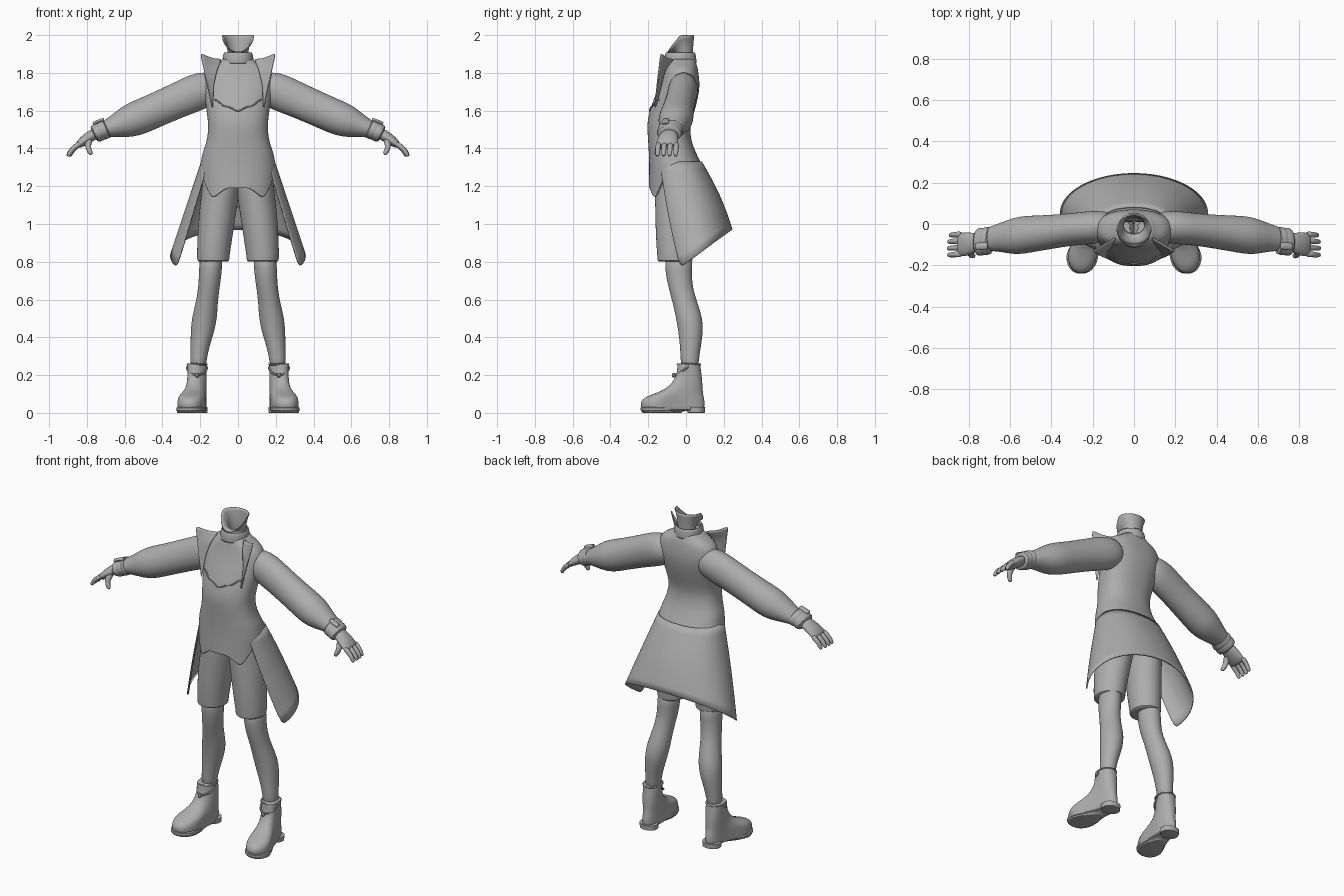
import bpy, bmesh, math
from mathutils import Vector

grey = bpy.data.materials.new("plain grey")
grey.diffuse_color = (0.42, 0.42, 0.42, 1)
TAU = 2 * math.pi


def grid(name, rows, closed=True, caps=False, mirror=False, thick=0, sub=1):
    """Skin rows of points into one smooth surface."""
    bm = bmesh.new()
    vs = [[bm.verts.new(p) for p in r] for r in rows]
    n = len(rows[0])
    for r0, r1 in zip(vs, vs[1:]):
        for i in range(n if closed else n - 1):
            j = (i + 1) % n
            bm.faces.new((r0[i], r0[j], r1[j], r1[i]))
    if caps:
        bm.faces.new(vs[0])
        bm.faces.new(vs[-1])
    bmesh.ops.recalc_face_normals(bm, faces=bm.faces)
    me = bpy.data.meshes.new(name)
    bm.to_mesh(me)
    bm.free()
    me.shade_smooth()
    me.set_sharp_from_angle(angle=math.radians(55))
    me.materials.append(grey)
    ob = bpy.data.objects.new(name, me)
    bpy.context.collection.objects.link(ob)
    if mirror:
        m = ob.modifiers.new("mirror", 'MIRROR')
        m.use_mirror_merge = False
    if sub:
        ob.modifiers.new("smooth", 'SUBSURF').levels = sub
        ob.modifiers["smooth"].render_levels = sub
    if thick:
        s = ob.modifiers.new("thickness", 'SOLIDIFY')
        s.thickness, s.offset = thick, -1
    return ob


def interp(table, t):
    """Piecewise linear lookup in rows (key, values...)."""
    if t <= table[0][0]:
        return table[0][1:]
    for a, b in zip(table, table[1:]):
        if t <= b[0]:
            f = (t - a[0]) / (b[0] - a[0])
            return tuple(p + (q - p) * f for p, q in zip(a[1:], b[1:]))
    return table[-1][1:]


def spow(v, e):
    return math.copysign(abs(v) ** e, v)


def ring_z(z, cx, rx, cy, ry, n=20):
    return [(cx + rx * math.sin(TAU * i / n), cy - ry * math.cos(TAU * i / n), z) for i in range(n)]


def tube(name, pts, r, n=8, mirror=True, closed=False):
    """Round bar along points; r is one radius or one per point."""
    pts = [Vector(p) for p in pts]
    rows = []
    for i, p in enumerate(pts):
        d = (pts[min(i + 1, len(pts) - 1)] - pts[max(i - 1, 0)]).normalized()
        u = d.cross(Vector((0.1, 1, 0.2))).normalized()
        v = d.cross(u)
        q = r[i] if isinstance(r, (list, tuple)) else r
        rows.append([p + q * (u * math.cos(TAU * k / n) + v * math.sin(TAU * k / n)) for k in range(n)])
    return grid(name, rows, True, True, mirror)


def arm_loft(name, secs, n=20, **kw):
    """Sections (x, z, r across, y, r depth) square to an arm path."""
    rows = []
    for i, (x, z, ru, y, rv) in enumerate(secs):
        a, b = secs[max(i - 1, 0)], secs[min(i + 1, len(secs) - 1)]
        d = Vector((b[0] - a[0], 0, b[1] - a[1])).normalized()
        u = Vector((-d.z, 0, d.x))
        rows.append([Vector((x, y, z)) + u * ru * math.cos(TAU * k / n)
                     + Vector((0, 1, 0)) * rv * math.sin(TAU * k / n) for k in range(n)])
    return grid(name, rows, True, True, True, **kw)


# torso: height, half width, front y, back y
BODY = [(1.08, .21, -.20, .195), (1.2, .207, -.197, .14), (1.3, .203, -.195, .09),
        (1.38, .187, -.197, .052), (1.43, .167, -.2, .03), (1.5, .156, -.205, .02),
        (1.55, .16, -.205, .03), (1.63, .17, -.183, .055), (1.70, .183, -.155, .07),
        (1.75, .19, -.135, .072), (1.80, .183, -.118, .066), (1.835, .15, -.11, .06),
        (1.85, .11, -.106, .053), (1.875, .078, -.103, .046)]
# hem height by angle from the front
HEM = [(0, 1.19), (15, 1.19), (37, 1.135), (60, 1.23), (82, 1.305), (97, 1.31),
       (120, 1.27), (150, 1.19), (180, 1.085)]


def body(a, z, grow=0.0):
    w, f, b = interp(BODY, z)
    e = 2 / 2.3
    return ((w + grow) * spow(math.sin(a), e),
            (f + b) / 2 - ((b - f) / 2 + grow) * spow(math.cos(a), e), z)


N = 48
angles = [TAU * i / N for i in range(N)]
rows = [[body(a, z) for a in angles] for z in (1.875, 1.85, 1.835, 1.80, 1.75, 1.70, 1.63, 1.55, 1.5, 1.43, 1.38)]
for s in (.2, .4, .6, .8, .96, 1):
    row = []
    for a in angles:
        h = interp(HEM, math.degrees(min(a, TAU - a)))[0]
        row.append(body(a, 1.38 + (h - 1.38) * s))
    rows.append(row)
grid("bodice", rows, thick=.012)

# raised edge of the bodice across the chest
NECK = [(0, 1.595), (12, 1.62), (24, 1.625), (36, 1.655), (50, 1.66)]
tube("neckline_trim", [body(math.radians(d), interp(NECK, abs(d))[0], .001) for d in range(-46, 47, 4)],
     .005, 6, False)

# neck band
band = [ring_z(z, 0, r, -.03, r + .003, 28) for z, r in
        ((1.85, .082), (1.865, .083), (1.885, .081), (1.9, .078), (1.907, .074))]
grid("neck_band", band, thick=.008)

# neck flaring into an open jaw, lowest at the chin
rim, under = [], []
for i in range(28):
    a = TAU * i / 28
    c = math.cos(a)
    z = 1.908 + .092 * min(1, (1 - c)) ** .9
    rim.append((.082 * math.sin(a), -.03 - .07 * c, z))
    under.append((.062 * math.sin(a), -.018 - .055 * c, 1.915 + (z - 1.908) * .55))
grid("neck", [ring_z(1.82, 0, .056, -.01, .05, 28), ring_z(1.87, 0, .05, -.008, .042, 28),
              ring_z(1.905, 0, .048, -.006, .037, 28), under, rim], thick=.004)

# pointed standing lapels
OUT = [(0, .197, -.135, 1.908), (.5, .168, -.152, 1.77), (1, .135, -.168, 1.62)]
INN = [(0, .083, -.065, 1.875), (.25, .108, -.112, 1.82), (.6, .13, -.135, 1.73), (1, .132, -.163, 1.62)]
lap = []
for i in range(9):
    o, n_ = Vector(interp(OUT, i / 8)), Vector(interp(INN, i / 8))
    lap.append([n_.lerp(o, k / 4) + Vector((0, 0, -.012 * math.sin(math.pi * k / 4) * (1 - i / 8)))
                for k in range(5)])
grid("lapel", lap, closed=False, mirror=True, thick=.006)

# flared coat tail, open at the front
tail = []
for s in (0, .2, .4, .6, .8, 1):
    row = []
    for i in range(41):
        t = i / 20 - 1
        at, ab = math.radians(128) * t, math.radians(115) * t
        top = Vector((.196 * spow(math.sin(at), .85), -.05 + .135 * spow(math.cos(at), .85), 1.33))
        y = .05 + .197 * math.cos(ab)
        low = Vector((.36 * math.sin(ab), y, .77 + max(0, y + .035) / .28 * .2))
        p = top.lerp(low, s)
        p.y += .015 * math.sin(math.pi * s) * math.cos(at)
        row.append(p)
    tail.append(row)
grid("coat_tail", tail, closed=False, thick=.008)

# sleeves
arm_loft("sleeve", [(.09, 1.735, .075, -.012, .07), (.19, 1.71, .1, -.015, .082), (.26, 1.68, .098, -.022, .08),
                    (.33, 1.65, .094, -.03, .08), (.46, 1.592, .092, -.045, .087),
                    (.53, 1.562, .093, -.052, .093), (.58, 1.543, .087, -.058, .09),
                    (.63, 1.525, .07, -.063, .076), (.69, 1.505, .047, -.07, .06), (.73, 1.49, .042, -.078, .055)])
# cuffs with two bands and a tab
arm_loft("cuff", [(.692, 1.508, .042, -.078, .055), (.694, 1.507, .053, -.08, .068), (.722, 1.495, .054, -.083, .07),
                  (.728, 1.492, .048, -.084, .064), (.734, 1.489, .053, -.086, .07),
                  (.762, 1.476, .048, -.088, .066), (.764, 1.475, .036, -.088, .05)])
arm_loft("cuff_tab", [(.71, 1.553, .009, -.105, .017), (.711, 1.553, .011, -.105, .02),
                      (.766, 1.532, .011, -.11, .02), (.767, 1.531, .009, -.11, .017)], n=8)
# hands
arm_loft("palm", [(.745, 1.485, .03, -.088, .042), (.78, 1.465, .03, -.092, .05), (.81, 1.445, .028, -.098, .058),
                  (.84, 1.422, .021, -.1, .058), (.853, 1.412, .013, -.1, .054)])
for i, (y, ln) in enumerate(((-.05, .85), (-.082, .97), (-.114, 1.0), (-.146, .97))):
    tube(f"finger_{i + 1}", [(.832, y, 1.428), (.832 + .028 * ln, y - .001, 1.412), (.832 + .05 * ln, y - .003, 1.392),
                             (.832 + .066 * ln, y - .004, 1.368), (.832 + .07 * ln, y - .005, 1.357)],
         [.015, .016, .014, .013, .007])
tube("thumb", [(.782, -.118, 1.455), (.796, -.138, 1.425), (.792, -.15, 1.395), (.779, -.155, 1.374), (.774, -.156, 1.367)],
     [.02, .02, .016, .014, .008])

# shorts
grid("shorts_leg", [ring_z(*r) for r in (
    (.800, .131, .078, -.058, .086), (.803, .131, .086, -.058, .094), (.83, .131, .087, -.058, .095),
    (.90, .125, .092, -.057, .102), (1.0, .115, .097, -.053, .11), (1.08, .105, .1, -.047, .117),
    (1.15, .096, .1, -.04, .127), (1.22, .09, .1, -.035, .13), (1.3, .088, .09, -.035, .115))],
     caps=True, mirror=True)
# lower legs
grid("leg", [ring_z(*r) for r in (
    (.85, .142, .062, -.038, .076), (.76, .145, .061, -.04, .072), (.70, .15, .059, -.034, .067),
    (.65, .156, .057, -.025, .065), (.58, .166, .059, -.004, .066), (.5, .178, .068, .018, .071),
    (.43, .188, .063, .025, .066), (.36, .2, .052, .024, .057), (.29, .209, .044, .02, .049),
    (.22, .212, .041, .02, .046))], caps=True, mirror=True)


# boots: each level has a front and back end, toes turned out
def boot_ring(z, f, b, grow=0.0, n=28):
    row = []
    for i in range(n):
        a = TAU * i / n
        y = (f + b) / 2 - (b - f) / 2 * spow(math.cos(a), .9)
        w = interp([(-.25, .088), (-.15, .08), (-.05, .056), (.1, .054)], y)[0] + grow
        cx = interp([(-.25, .257), (-.15, .25), (.0, .217), (.1, .215)], y)[0]
        row.append((cx + w * spow(math.sin(a), .9), y, z))
    return row


grid("boot", [boot_ring(*r) for r in (
    (.012, -.22, .09), (.02, -.235, .096), (.045, -.243, .1), (.07, -.235, .098), (.09, -.205, .093),
    (.108, -.15, .09, -.002), (.13, -.105, .088, -.003), (.16, -.072, .087, -.004), (.2, -.05, .083, -.004),
    (.24, -.046, .077, -.003), (.262, -.046, .076, -.002), (.263, -.038, .07, -.01))], caps=True, mirror=True)
grid("boot_sole", [boot_ring(*r) for r in (
    (.008, -.235, .0, -.004), (.009, -.24, .005), (.03, -.245, .01, .001), (.031, -.23, .0, -.01))],
     caps=True, mirror=True)
grid("boot_heel", [boot_ring(*r) for r in (
    (0, .012, .096, -.006), (.001, .008, .1, -.001), (.03, .004, .102, .001), (.031, .01, .09, -.01))],
     caps=True, mirror=True, sub=0)
grid("toe_tread", [boot_ring(*r) for r in (
    (0, -.225, -.03, -.012), (.001, -.23, -.025, -.008), (.015, -.24, -.01, -.004))],
     caps=True, mirror=True, sub=0)

# ankle trim: rolled top and a hanging strap with a buckle
top = [(.216 + .052 * math.sin(a), .015 - .061 * math.cos(a), .257) for a in (TAU * i / 24 for i in range(25))]
tube("boot_top_trim", top, .006, 6)
strap = []
for i in range(13):
    a = math.radians(-90 + 15 * i)
    strap.append((.217 + .054 * math.sin(a), .015 - .07 * math.cos(a), .245 - .045 * math.cos(a)))
tube("boot_strap", strap, .007, 6)
tube("boot_buckle", [(.217, -.062, .212), (.217, -.064, .2), (.217, -.068, .186)], [.012, .014, .01], 6)
